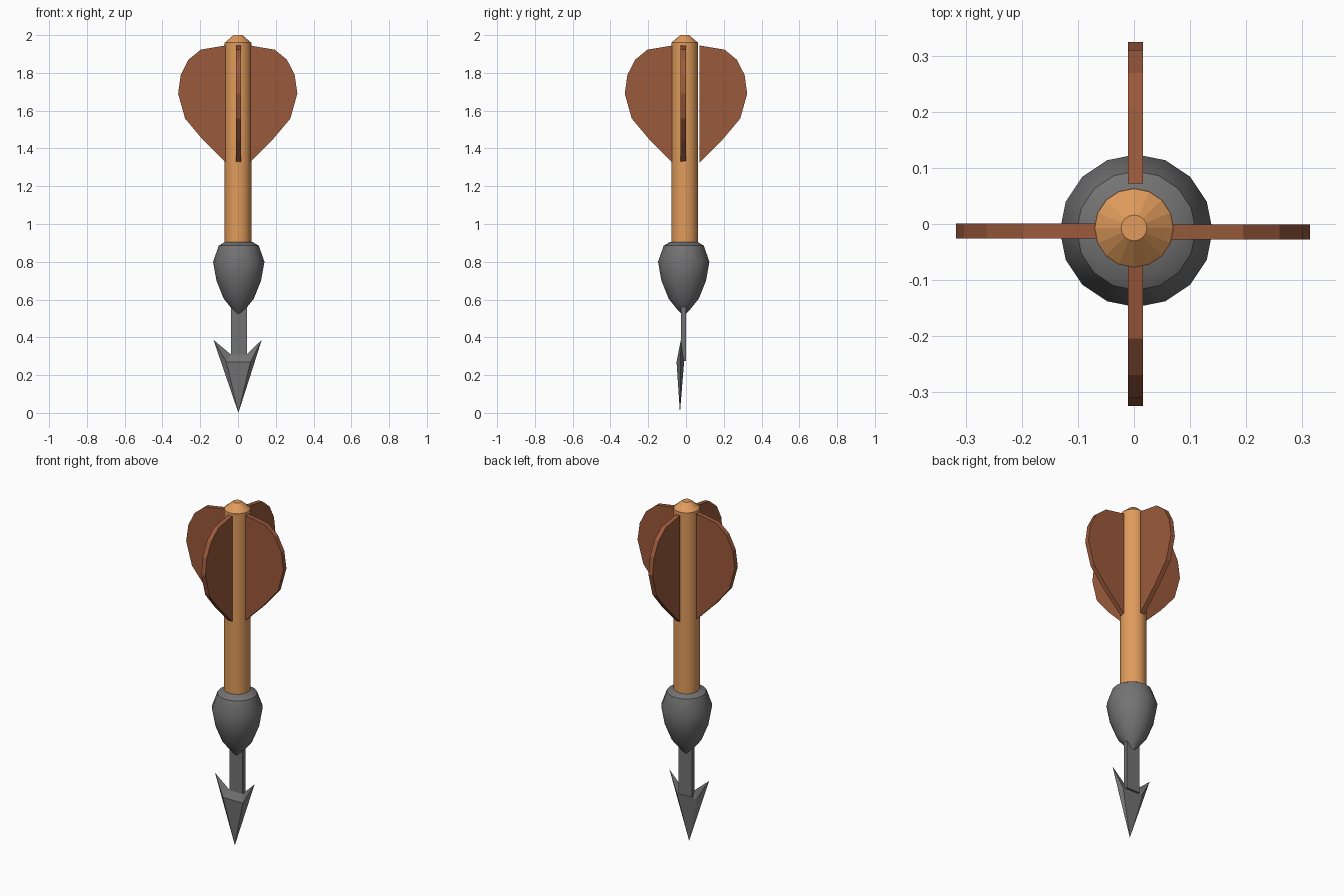
import bpy, bmesh, math

if "Cube" in bpy.data.objects:
    bpy.data.objects.remove(bpy.data.objects["Cube"])


def material(name, rgb):
    m = bpy.data.materials.new(name)
    m.diffuse_color = (*rgb, 1)
    m.use_nodes = True
    m.node_tree.nodes["Principled BSDF"].inputs["Base Color"].default_value = m.diffuse_color
    return m


WOOD = material("light wood", (0.75, 0.33, 0.107))
FIN = material("reddish brown", (0.33, 0.102, 0.045))
METAL = material("dark metal", (0.171, 0.171, 0.171))


def add_object(name, bm, mat, smooth=False):
    bmesh.ops.recalc_face_normals(bm, faces=bm.faces)
    me = bpy.data.meshes.new(name)
    bm.to_mesh(me)
    bm.free()
    me.materials.append(mat)
    ob = bpy.data.objects.new(name, me)
    bpy.context.collection.objects.link(ob)
    if smooth:
        bpy.ops.object.select_all(action='DESELECT')
        ob.select_set(True)
        bpy.context.view_layer.objects.active = ob
        bpy.ops.object.shade_smooth_by_angle(angle=math.radians(35))
    return ob


def lathe(name, profile, centre, mat, smooth, sides=16):
    """Stack of rings (radius, z), closed with end faces."""
    bm = bmesh.new()
    rings = []
    for r, z in profile:
        rings.append([bm.verts.new((centre[0] + r * math.cos(math.tau * i / sides),
                                    centre[1] + r * math.sin(math.tau * i / sides), z))
                      for i in range(sides)])
    for a, b in zip(rings, rings[1:]):
        for i in range(sides):
            j = (i + 1) % sides
            bm.faces.new((a[i], a[j], b[j], b[i]))
    bm.faces.new(rings[0])
    bm.faces.new(rings[-1])
    return add_object(name, bm, mat, smooth)


# Shaft with bevelled end cap
lathe("shaft", [(0.071, 0.88), (0.071, 1.96)], (0, -0.007), WOOD, True)
lathe("shaft_cap", [(0.071, 1.959), (0.023, 2.0)], (0, -0.007), WOOD, False)

# Tapered metal weight
lathe("weight", [(0.004, 0.515), (0.036, 0.55), (0.08, 0.605), (0.118, 0.70), (0.136, 0.80),
                 (0.106, 0.885), (0.073, 0.905)], (0.004, -0.012), METAL, True)

# Four flat fins: outline in (distance from axis, height)
OUTLINE = [(0.065, 1.325), (0.185, 1.445), (0.28, 1.558), (0.317, 1.69), (0.303, 1.79),
           (0.262, 1.87), (0.197, 1.923), (0.065, 1.945)]


def fin(name, angle, offset, shift_z):
    c, s = round(math.cos(angle)), round(math.sin(angle))
    bm = bmesh.new()
    sides = []
    for t in (-0.0135, 0.0135):
        sides.append([bm.verts.new((c * r - s * t + offset[0], s * r + c * t + offset[1],
                                    z + shift_z)) for r, z in OUTLINE])
    n = len(OUTLINE)
    for f in sides:
        bm.faces.new(f)
    for i in range(n):
        j = (i + 1) % n
        bm.faces.new((sides[0][i], sides[0][j], sides[1][j], sides[1][i]))
    add_object(name, bm, FIN)


fin("fin_right", 0, (-0.003, -0.0145), 0)
fin("fin_back", math.pi / 2, (0.0025, 0.007), 0)
fin("fin_left", math.pi, (0, -0.0125), 0)
fin("fin_front", -math.pi / 2, (0.0025, -0.007), 0)

# Flat stem below the weight
bm = bmesh.new()
bmesh.ops.create_cube(bm, size=1)
for v in bm.verts:
    v.co = (0.005 + v.co.x * 0.086, -0.013 + v.co.y * 0.026, 0.425 + v.co.z * 0.30)
add_object("stem", bm, METAL)

# Barbed arrow head: thick across the ridge, thin at the barbs and tip
bm = bmesh.new()
tip = bm.verts.new((0.002, -0.032, 0))
barb, notch, front, back = [], [], [], []
for s in (-1, 1):
    barb.append(bm.verts.new((s * 0.128 - 0.002, -0.027, 0.387)))
    notch.append(bm.verts.new((s * 0.045 + 0.004, -0.024, 0.312)))
    front.append(bm.verts.new((s * 0.064 + 0.002, -0.05, 0.27)))
    back.append(bm.verts.new((s * 0.064 + 0.002, -0.010, 0.27)))
for ridge in (front, back):
    bm.faces.new((ridge[0], ridge[1], tip))
    bm.faces.new((ridge[0], ridge[1], notch[1], notch[0]))
    for i in (0, 1):
        bm.faces.new((ridge[i], barb[i], tip))
        bm.faces.new((ridge[i], notch[i], barb[i]))
add_object("arrow_head", bm, METAL)
